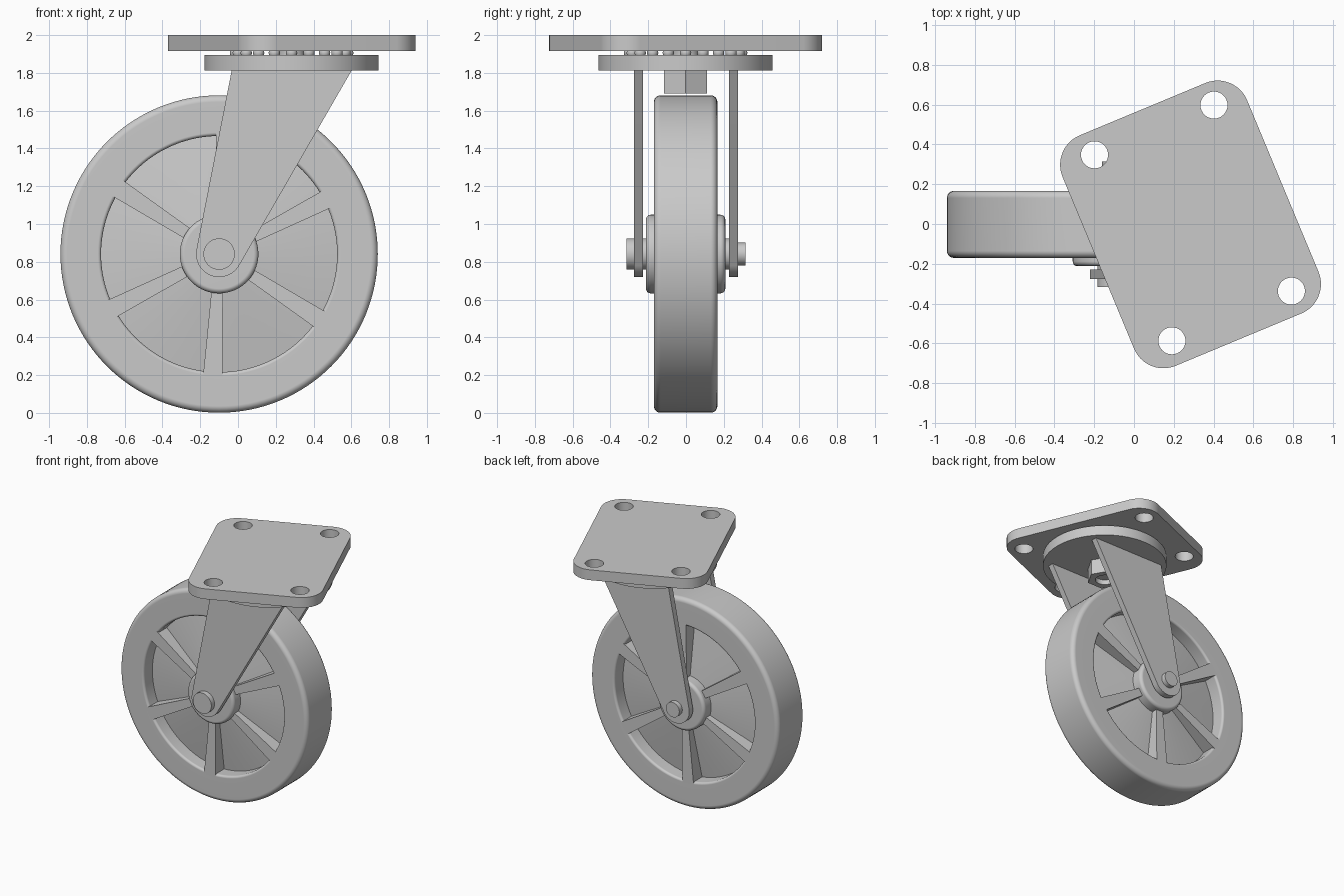
import bpy, bmesh
from math import sin, cos, pi, radians, atan2, acos, hypot
from mathutils import Matrix

cube = bpy.data.objects.get("Cube")
if cube:
    bpy.data.objects.remove(cube, do_unlink=True)

grey = bpy.data.materials.new("plain grey")
grey.use_nodes = True
COLOUR = (0.59, 0.59, 0.59, 1)
grey.diffuse_color = COLOUR
grey.node_tree.nodes["Principled BSDF"].inputs["Base Color"].default_value = COLOUR

Y0 = -0.002                 # centre plane of the wheel
WX, WZ = -0.10, 0.841       # axle position
PX = 0.284                  # swivel axis
UPRIGHT = Matrix.Rotation(pi / 2, 4, 'X')


def arc(cx, cy, r, a, b, n):
    """Points on an arc from angle a to b in degrees."""
    return [(cx + r * cos(radians(a + (b - a) * i / n)),
             cy + r * sin(radians(a + (b - a) * i / n))) for i in range(n + 1)]


def circle(cx, cy, r, n=48):
    return arc(cx, cy, r, 0, 360, n)[:-1]


def finish(obj):
    obj.data.materials.clear()
    obj.data.materials.append(grey)
    bpy.ops.object.select_all(action='DESELECT')
    obj.select_set(True)
    bpy.context.view_layer.objects.active = obj
    bpy.ops.object.shade_smooth_by_angle(angle=radians(30))
    mod = obj.modifiers.new("even normals", 'WEIGHTED_NORMAL')
    mod.keep_sharp = True


def mesh_object(name, bm):
    bmesh.ops.recalc_face_normals(bm, faces=bm.faces)
    mesh = bpy.data.meshes.new(name)
    bm.to_mesh(mesh)
    bm.free()
    obj = bpy.data.objects.new(name, mesh)
    bpy.context.collection.objects.link(obj)
    return obj


def slab(name, loops, thickness, matrix):
    """Flat plate from an outline followed by hole outlines."""
    curve = bpy.data.curves.new(name, 'CURVE')
    curve.dimensions = '2D'
    curve.fill_mode = 'BOTH'
    curve.extrude = thickness / 2
    for loop in loops:
        spline = curve.splines.new('POLY')
        spline.points.add(len(loop) - 1)
        for point, (x, y) in zip(spline.points, loop):
            point.co = (x, y, 0, 1)
        spline.use_cyclic_u = True
    source = bpy.data.objects.new(name + " outline", curve)
    bpy.context.collection.objects.link(source)
    bpy.context.view_layer.update()
    graph = bpy.context.evaluated_depsgraph_get()
    bm = bmesh.new()
    bm.from_mesh(bpy.data.meshes.new_from_object(source.evaluated_get(graph)))
    bpy.data.objects.remove(source, do_unlink=True)
    bmesh.ops.remove_doubles(bm, verts=bm.verts, dist=1e-5)
    obj = mesh_object(name, bm)
    obj.matrix_world = matrix
    finish(obj)


def lathe(name, profile, steps=96, closed=False):
    """Turn (radius, y) points around the axle."""
    bm = bmesh.new()
    vs = [bm.verts.new((r, y, 0)) for r, y in profile]
    pairs = list(zip(vs, vs[1:])) + ([(vs[-1], vs[0])] if closed else [])
    edges = [bm.edges.new(p) for p in pairs]
    bmesh.ops.spin(bm, geom=vs + edges, cent=(0, 0, 0), axis=(0, 1, 0),
                   angle=2 * pi, steps=steps)
    bmesh.ops.remove_doubles(bm, verts=bm.verts, dist=1e-5)
    obj = mesh_object(name, bm)
    obj.location = (WX, Y0, WZ)
    finish(obj)


# Tyre and rim: rounded ring
R_OUT, R_IN, HALF = 0.84, 0.625, 0.168
f, g = 0.035, 0.018
lathe("tyre",
      arc(R_OUT - f, -HALF + f, f, -90, 0, 6) + arc(R_OUT - f, HALF - f, f, 0, 90, 6)
      + arc(R_IN + g, HALF - g, g, 90, 180, 4) + arc(R_IN + g, -HALF + g, g, 180, 270, 4),
      steps=128, closed=True)

# Web between rim and hub, thicker toward the hub
HUB_R, HUB_H, h = 0.208, 0.21, 0.025
WEB_RIM, WEB_HUB = 0.055, 0.12
lathe("web", [(0, -WEB_HUB), (HUB_R, -WEB_HUB), (R_IN + 0.01, -WEB_RIM),
              (R_IN + 0.01, WEB_RIM), (HUB_R, WEB_HUB), (0, WEB_HUB)])

# Hub with rounded rims
lathe("hub", [(0, -HUB_H)] + arc(HUB_R - h, -HUB_H + h, h, -90, 0, 5)
      + arc(HUB_R - h, HUB_H - h, h, 0, 90, 5) + [(0, HUB_H)])

# Axle bolt: wide head and spacers, slimmer rear end
HEAD, SHANK = 0.083, 0.06
lathe("axle", [(0, -0.314), (HEAD, -0.314), (HEAD, 0.25), (SHANK, 0.25),
               (SHANK, 0.316), (0, 0.316)], steps=48)

# Six tapered spokes, flush with both rim faces
for i in range(6):
    outline = [(0.15, -0.028), (0.65, -0.051), (0.65, 0.051), (0.15, 0.028)]
    slab(f"spoke_{i + 1}", [outline], 2 * HALF,
         Matrix.Translation((WX, Y0, WZ)) @ UPRIGHT
         @ Matrix.Rotation(radians(27 + 60 * i), 4, 'Z'))

# Fork legs: top edge tangent to a round end about the axle
LEG_TOP, LEG_R = 1.82, 0.122


def tangent(px, side):
    dx, dz = px - WX, LEG_TOP - WZ
    return (atan2(dz, dx) + side * acos(LEG_R / hypot(dx, dz))) * 180 / pi


left_x, right_x = -0.032, 0.606
leg = ([(right_x, LEG_TOP), (left_x, LEG_TOP)]
       + arc(WX, WZ, LEG_R, tangent(left_x, 1), tangent(right_x, -1) + 360, 24))
for name, side in (("front_fork_leg", -1), ("back_fork_leg", 1)):
    slab(name, [leg], 0.047, Matrix.Translation((0, side * 0.252, 0)) @ UPRIGHT)

# Swivel disc
slab("swivel_disc", [circle(0, 0, 0.461, 96)], 0.082,
     Matrix.Translation((PX, Y0, 1.853)))

# Bearing balls
bm = bmesh.new()
for i in range(20):
    a = 2 * pi * i / 20
    spot = Matrix.Translation((PX + 0.297 * cos(a), Y0 + 0.297 * sin(a), 1.906))
    bmesh.ops.create_uvsphere(bm, u_segments=16, v_segments=10, radius=0.03, matrix=spot)
finish(mesh_object("bearing_balls", bm))

# Kingpin and hexagonal nut
slab("kingpin", [circle(0, 0, 0.07, 32)], 0.2, Matrix.Translation((PX, Y0, 1.83)))
slab("kingpin_nut", [circle(0, 0, 0.131, 6), circle(0, 0, 0.07, 32)], 0.13,
     Matrix.Translation((PX, Y0, 1.755)))

# Mounting plate: turned, round corners, four bolt holes
A, B, CORNER = 0.342, 0.467, 0.16
plate = []
for sx, sy, start in ((1, 1, 0), (-1, 1, 90), (-1, -1, 180), (1, -1, 270)):
    plate += arc(sx * A, sy * B, CORNER, start, start + 90, 12)
holes = [circle(0.014 + sx * 0.325, 0.002 + sy * 0.506, 0.068, 32)
         for sx in (-1, 1) for sy in (-1, 1)]
slab("mounting_plate", [plate] + holes, 0.083,
     Matrix.Translation((PX, Y0, 1.9585)) @ Matrix.Rotation(radians(22.6), 4, 'Z'))
